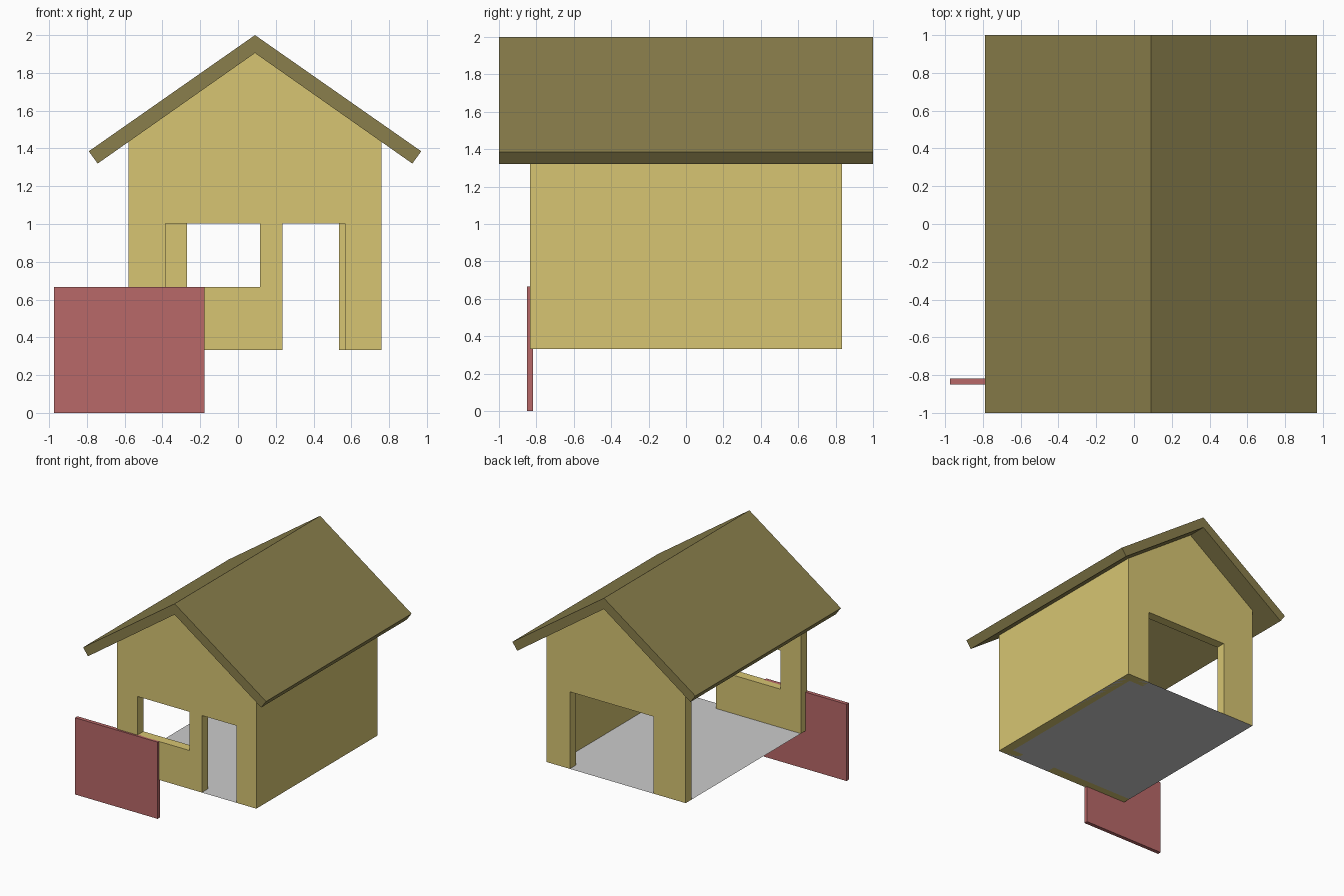
import bpy, math

if "Cube" in bpy.data.objects:
    bpy.data.objects.remove(bpy.data.objects["Cube"])

RIDGE_X, PITCH = 0.09, 0.70
X0, X1, Y1 = -0.58, 0.76, 0.833     # wall footprint
BASE, HEAD, T = 0.333, 1.003, 0.083  # floor level, opening height, wall thickness


def material(name, rgb):
    m = bpy.data.materials.new(name)
    m.diffuse_color = (*rgb, 1)
    m.use_nodes = True
    m.node_tree.nodes["Principled BSDF"].inputs["Base Color"].default_value = m.diffuse_color
    return m


def under_roof(x):
    return 1.905 - PITCH * abs(x - RIDGE_X)


def extrude_xz(name, loops, y0, y1, mat):
    """Fill closed x-z outlines (later loops are holes) and extrude along y."""
    cu = bpy.data.curves.new(name + "_outline", 'CURVE')
    cu.dimensions = '2D'
    cu.fill_mode = 'BOTH'
    cu.extrude = (y1 - y0) / 2
    for pts in loops:
        sp = cu.splines.new('POLY')
        sp.points.add(len(pts) - 1)
        for p, (x, z) in zip(sp.points, pts):
            p.co = (x, z, 0, 1)
        sp.use_cyclic_u = True
    tmp = bpy.data.objects.new(name + "_tmp", cu)
    bpy.context.collection.objects.link(tmp)
    bpy.context.view_layer.update()
    dg = bpy.context.evaluated_depsgraph_get()
    me = bpy.data.meshes.new_from_object(tmp.evaluated_get(dg))
    bpy.data.objects.remove(tmp)
    bpy.data.curves.remove(cu)
    me.name = name
    me.shade_flat()
    me.materials.clear()
    me.materials.append(mat)
    ob = bpy.data.objects.new(name, me)
    ob.rotation_euler.x = math.pi / 2
    ob.location.y = (y0 + y1) / 2
    bpy.context.collection.objects.link(ob)
    return ob


def rect(x0, x1, z0, z1):
    return [(x0, z0), (x1, z0), (x1, z1), (x0, z1)]


def gable(d0, d1):
    """Gable wall outline with a doorway notch from d0 to d1."""
    return [(X0, BASE), (d0, BASE), (d0, HEAD), (d1, HEAD), (d1, BASE), (X1, BASE),
            (X1, under_roof(X1)), (RIDGE_X, under_roof(RIDGE_X)), (X0, under_roof(X0))]


wall_mat = material("wall_yellow", (0.68, 0.56, 0.17))
roof_mat = material("roof_olive", (0.254, 0.212, 0.072))
sign_mat = material("board_red", (0.48, 0.138, 0.138))

# Walls: front with door and window, back with wide opening, solid right, open left
extrude_xz("front_wall", [gable(0.235, 0.567), rect(-0.385, 0.116, 0.667, HEAD)],
           -Y1, -Y1 + T, wall_mat)
extrude_xz("back_wall", [gable(-0.27, 0.535)], Y1 - T, Y1, wall_mat)
xi = X1 - T
extrude_xz("right_wall", [[(xi, BASE), (X1, BASE), (X1, under_roof(X1)), (xi, under_roof(xi))]],
           -Y1 + T, Y1 - T, wall_mat)

# Folded roof slab
extrude_xz("roof", [[(-0.79, 1.385), (-0.743, 1.32), (RIDGE_X, 1.905), (0.923, 1.32),
                     (0.97, 1.385), (RIDGE_X, 2.0)]], -1, 1, roof_mat)

# Red board beside the front
extrude_xz("red_board", [rect(-0.973, -0.178, 0, 0.667)], -0.85, -0.817, sign_mat)

# Thin grey floor
me = bpy.data.meshes.new("floor")
me.from_pydata([(X0, -Y1, BASE), (X1, -Y1, BASE), (X1, Y1, BASE), (X0, Y1, BASE)],
               [], [(0, 1, 2, 3)])
bpy.context.collection.objects.link(bpy.data.objects.new("floor", me))
